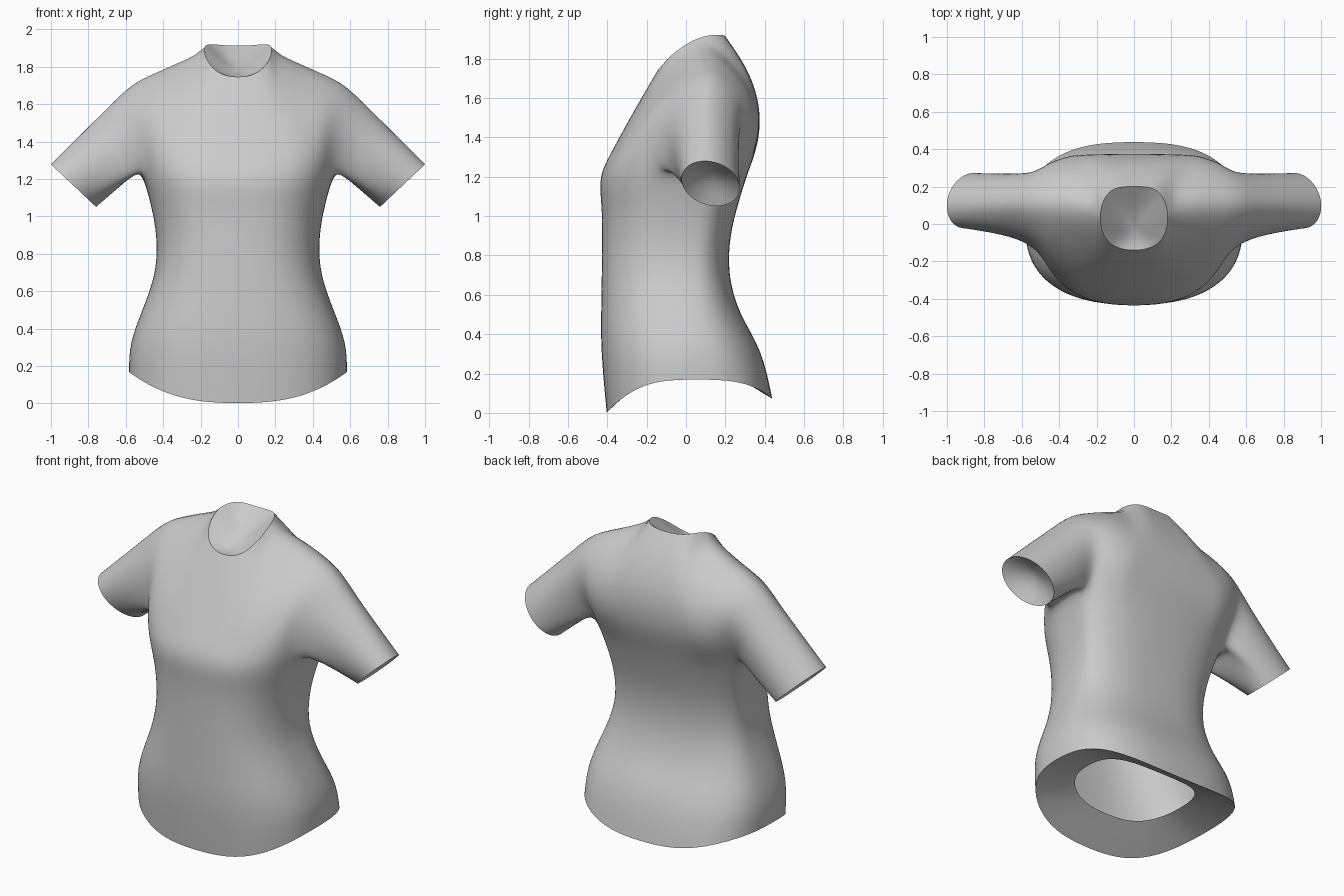
import bpy, bmesh
from math import sin, cos, pi
from mathutils import Vector as V

if "Cube" in bpy.data.objects:
    bpy.data.objects.remove(bpy.data.objects["Cube"])

N = 16          # half-ring segments, front centre (0) to back centre (16)
F, B = 6, 10    # columns that become the front and back armhole edges
bm = bmesh.new()
crease = bm.edges.layers.float.new("crease_edge")


def bridge(a, b, closed=False):
    n = len(a)
    for i in range(n if closed else n - 1):
        j = (i + 1) % n
        quad = list(dict.fromkeys([a[i], a[j], b[j], b[i]]))
        if len(quad) > 2:
            bm.faces.new(quad)


def sharpen(loop, closed=False):
    for a, b in zip(loop, loop[1:] + (loop[:1] if closed else [])):
        e = bm.edges.get((a, b))
        if e:
            e[crease] = 1.0
            e.smooth = False


# Torso rings: z, half width, front y, back y, centre y
rows = [(0, .585, -.405, .44, 0), (.32, .585, -.435, .39, 0), (.5, .513, -.433, .27, 0),
        (.7, .436, -.43, .213, .0), (.9, .434, -.427, .222, .03),
        (1.06, .466, -.43, .265, .05), (1.2, .52, -.447, .307, .08)]
rings = []
for r, (z, w, yf, yb, c) in enumerate(rows):
    ring = []
    for i in range(N + 1):
        t = -pi / 2 + pi * i / N
        s, k = abs(sin(t)), abs(cos(t))
        x = 0 if i in (0, N) else w * k ** .77
        y = c + (yf - c if t < 0 else yb - c) * s ** .77
        zz = z
        if r == 0:                      # curved hem
            zz = .17 * (1 - s ** 2) if t < 0 else .17 - .1 * s ** 3
        if r == len(rows) - 1:          # raised underarm
            zz += .06 * k ** 4
        ring.append(bm.verts.new((x, y, zz)))
    rings.append(ring)
for a, b in zip(rings, rings[1:]):
    bridge(a, b)

# Hem turned inward, leaving an opening
lip = [bm.verts.new((v.co.x * .6, v.co.y * .6, .15 + .4 * v.co.z)) for v in rings[0]]
bridge(lip, rings[0])
sharpen(rings[0])

# Chest and back panels: each column passes a mid point and ends on neckline or shoulder
front_mid = [(0, -.295, 1.48), (.11, -.292, 1.48), (.2, -.27, 1.5), (.28, -.24, 1.53),
             (.37, -.205, 1.53), (.455, -.165, 1.54), (.528, -.095, 1.55)]
front_top = [(0, -.145, 1.742), (.10, -.13, 1.755), (.172, -.068, 1.83), (.19, .07, 1.918),
             (.31, .1, 1.862), (.44, .11, 1.795), (.567, .11, 1.732)]
back_mid = [(0, .375, 1.56), (.12, .375, 1.56), (.22, .373, 1.56), (.31, .365, 1.56),
            (.39, .35, 1.56), (.465, .325, 1.55), (.535, .28, 1.55)]
back_top = [(0, .2, 1.912), (.07, .2, 1.914), (.14, .18, 1.922)]
S = 5


def column(base, mid, top, shared=None):
    p, m, q = base.co, V(mid), V(top)
    col = [base]
    for k in range(1, S + 1):
        t = k / S
        if k == S and shared:
            col.append(shared)
        else:
            col.append(bm.verts.new(p * (1 - t) * (1 - 2 * t) + m * 4 * t * (1 - t) + q * t * (2 * t - 1)))
    return col


under = rings[-1]
front = [column(under[i], front_mid[i], front_top[i]) for i in range(F + 1)]
back = []
for i in range(F + 1):
    shared = front[i][-1] if i >= 3 else None
    top = shared.co if shared else back_top[i]
    back.append(column(under[N - i], back_mid[i], top, shared))
for panel in (front, back):
    for a, b in zip(panel, panel[1:]):
        bridge(a, b)

# Neck closed by a shallow sunken fan
neck = [front[i][-1] for i in range(4)] + [back[i][-1] for i in (2, 1, 0)]
hub = bm.verts.new((0, -.03, 1.74))
bridge(neck, [hub] * len(neck))
sharpen(neck)

# Sleeve: armhole loop lofted to an elliptical cuff
loop = front[F] + back[F][-2::-1] + [under[i] for i in range(B - 1, F, -1)]
centre, up, side = V((.88, .125, 1.165)), V((.125, -.03, .118)), V((0, .15, 0))
prev, steps = loop, 4
for k in range(1, steps + 1):
    f = k / steps
    ring = []
    for m, v in enumerate(loop):
        a = (m - S) * 2 * pi / len(loop)
        e = centre + up * cos(a) + side * sin(a)
        p = v.co.lerp(e, f)
        p.y = v.co.y + (e.y - v.co.y) * f ** .6
        ring.append(bm.verts.new(p))
    bridge(prev, ring, True)
    prev = ring

# Cuff closed by a sunken fan
hub = bm.verts.new(centre + V((-.06, 0, .06)))
bridge(prev, [hub] * len(prev), True)
sharpen(prev, True)

bmesh.ops.recalc_face_normals(bm, faces=bm.faces)
me = bpy.data.meshes.new("shirt")
bm.to_mesh(me)
bm.free()
shirt = bpy.data.objects.new("shirt", me)
bpy.context.collection.objects.link(shirt)

# Mirror the half and smooth it
mir = shirt.modifiers.new("mirror", 'MIRROR')
mir.use_clip = True
sub = shirt.modifiers.new("smooth", 'SUBSURF')
sub.levels = sub.render_levels = 2
for p in me.polygons:
    p.use_smooth = True
if sum((p.normal.y * (1 if p.center.y > 0 else -1)) for p in me.polygons) < 0:
    me.flip_normals()
